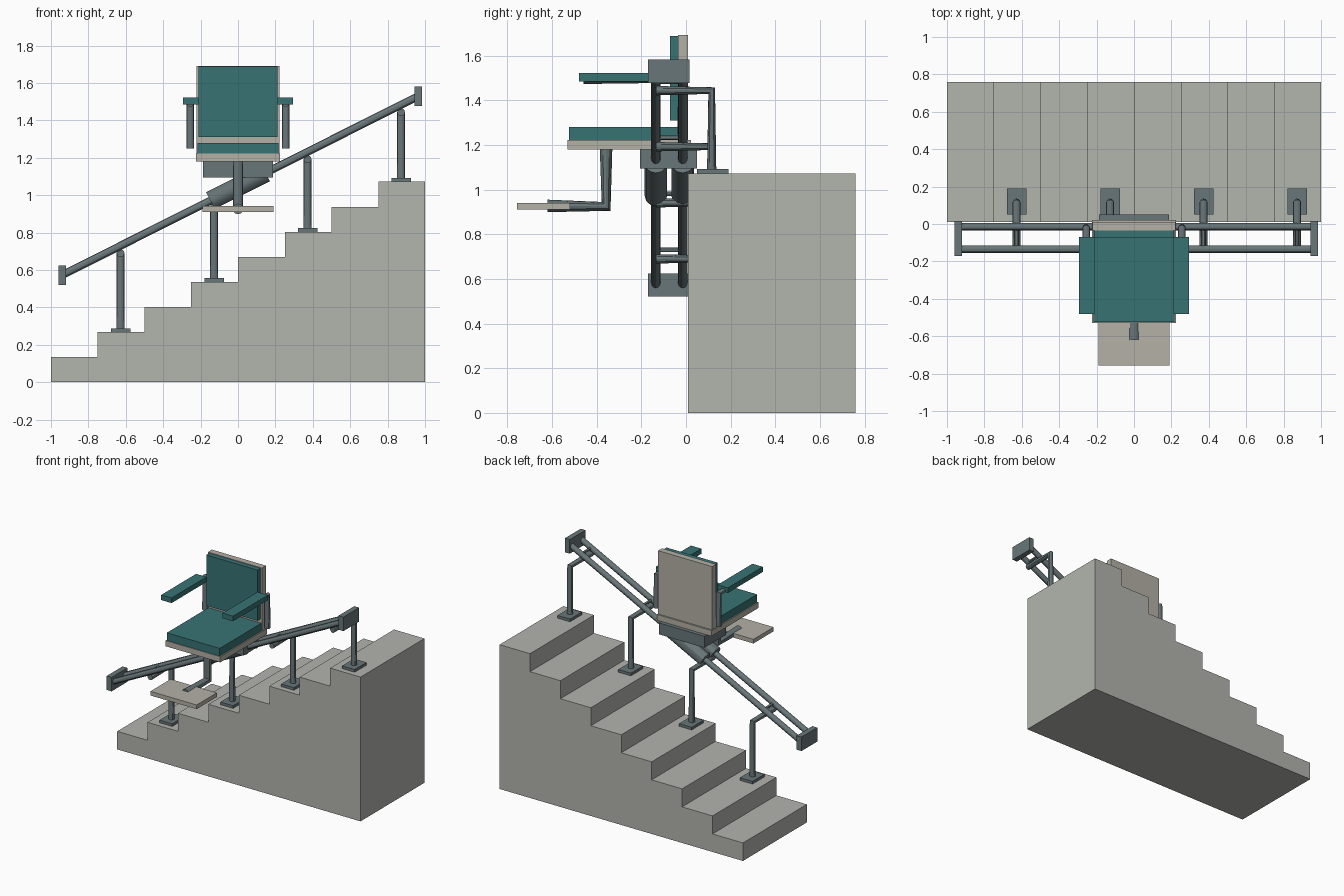
import bpy
import bmesh
from mathutils import Vector

old = bpy.data.objects.get("Cube")
if old:
    bpy.data.objects.remove(old, do_unlink=True)


def material(name, rgb):
    mat = bpy.data.materials.new(name)
    mat.use_nodes = True
    mat.diffuse_color = (*rgb, 1)
    mat.node_tree.nodes["Principled BSDF"].inputs["Base Color"].default_value = (*rgb, 1)
    return mat


STONE = material("stone grey", (0.45, 0.46, 0.42))
PANEL = material("warm grey panel", (0.46, 0.44, 0.39))
STEEL = material("slate steel", (0.14, 0.18, 0.19))
TEAL = material("teal upholstery", (0.04, 0.17, 0.175))


def add_mesh(name, bm, mat):
    bmesh.ops.recalc_face_normals(bm, faces=bm.faces)
    mesh = bpy.data.meshes.new(name)
    bm.to_mesh(mesh)
    bm.free()
    mesh.materials.append(mat)
    obj = bpy.data.objects.new(name, mesh)
    bpy.context.collection.objects.link(obj)
    return obj


def box(name, x, y, z, mat):
    """Box from (min, max) ranges on each axis."""
    bm = bmesh.new()
    bmesh.ops.create_cube(bm, size=1)
    for v in bm.verts:
        v.co = [(lo + hi) / 2 + c * (hi - lo) for c, (lo, hi) in zip(v.co, (x, y, z))]
    return add_mesh(name, bm, mat)


def tube(name, points, radius, mat=STEEL):
    """Round capped tube along straight segments."""
    curve = bpy.data.curves.new(name, "CURVE")
    curve.dimensions = "3D"
    curve.bevel_depth = radius
    curve.bevel_resolution = 4
    curve.use_fill_caps = True
    spline = curve.splines.new("POLY")
    spline.points.add(len(points) - 1)
    for p, co in zip(spline.points, points):
        p.co = (*co, 1)
    curve.materials.append(mat)
    obj = bpy.data.objects.new(name, curve)
    bpy.context.collection.objects.link(obj)
    bpy.ops.object.select_all(action="DESELECT")
    obj.select_set(True)
    bpy.context.view_layer.objects.active = obj
    bpy.ops.object.convert(target="MESH")
    bpy.ops.object.shade_smooth_by_angle()
    return bpy.context.object


# Staircase: stepped profile extruded in depth
STEPS, TREAD, RISE = 8, 0.25, 0.134
profile = [(1, 0), (-1, 0)]
for i in range(STEPS):
    profile += [(-1 + i * TREAD, (i + 1) * RISE), (-1 + (i + 1) * TREAD, (i + 1) * RISE)]
bm = bmesh.new()
face = bm.faces.new([bm.verts.new((x, 0.01, z)) for x, z in profile])
side = bmesh.ops.extrude_face_region(bm, geom=[face])["geom"]
bmesh.ops.translate(bm, vec=(0, 0.75, 0),
                    verts=[g for g in side if isinstance(g, bmesh.types.BMVert)])
add_mesh("staircase", bm, STONE)

# Twin rails with sleeves of the carriage, and end caps
LOW, HIGH = Vector((-0.94, 0, 0.573)), Vector((0.965, 0, 1.53))
RAILS = {"front": -0.135, "rear": -0.015}


def rail_z(x):
    return LOW.z + (x - LOW.x) * (HIGH.z - LOW.z) / (HIGH.x - LOW.x)


along = (HIGH - LOW).normalized()
for label, y in RAILS.items():
    offset = Vector((0, y, 0))
    tube(f"{label}_rail", [LOW + offset, HIGH + offset], 0.021)
    middle = Vector((0, y, rail_z(0)))
    tube(f"{label}_carriage_sleeve", [middle - along * 0.165, middle + along * 0.165], 0.05)
for label, end in (("lower", LOW), ("upper", HIGH)):
    box(f"{label}_rail_cap", (end.x - 0.02, end.x + 0.02), (-0.17, 0.015),
        (end.z - 0.052, end.z + 0.052), STEEL)

# Rail supports: foot plate, bent post and cross tie
for i in range(4):
    x = -0.628 + i * 0.5
    floor = (2 + 2 * i) * RISE
    top = rail_z(x) - 0.04
    box(f"post_foot_{i + 1}", (x - 0.052, x + 0.052), (0.05, 0.19), (floor, floor + 0.02), STEEL)
    tube(f"rail_post_{i + 1}",
         [(x, 0.115, floor), (x, 0.115, top), (x, RAILS["front"], top)], 0.021)
    tube(f"rail_tie_{i + 1}",
         [(x, RAILS["front"], rail_z(x)), (x, RAILS["rear"], rail_z(x))], 0.01)

# Chair body
box("carriage_housing", (-0.187, 0.187), (-0.205, 0.05), (1.095, 1.18), STEEL)
box("seat_base", (-0.225, 0.225), (-0.53, 0.022), (1.18, 1.222), PANEL)
box("seat_cushion", (-0.217, 0.217), (-0.525, -0.036), (1.222, 1.28), TEAL)
box("backrest_panel", (-0.222, 0.222), (-0.036, 0.01), (1.222, 1.692), PANEL)
box("backrest_cushion", (-0.21, 0.21), (-0.072, -0.036), (1.31, 1.687), TEAL)

# Armrests on bent tubes
for label, s in (("left", 1), ("right", -1)):
    box(f"{label}_armrest", sorted((s * 0.21, s * 0.295)), (-0.48, -0.07), (1.485, 1.523), TEAL)
    tube(f"{label}_armrest_tube",
         [(s * 0.256, -0.02, 1.25), (s * 0.256, -0.02, 1.493), (s * 0.256, -0.46, 1.493)], 0.02)

# Footrest
tube("footrest_leg", [(0, -0.358, 1.18), (0, -0.358, 0.925), (0, -0.62, 0.927)], 0.028)
box("footrest_plate", (-0.19, 0.19), (-0.757, -0.52), (0.91, 0.941), PANEL)
